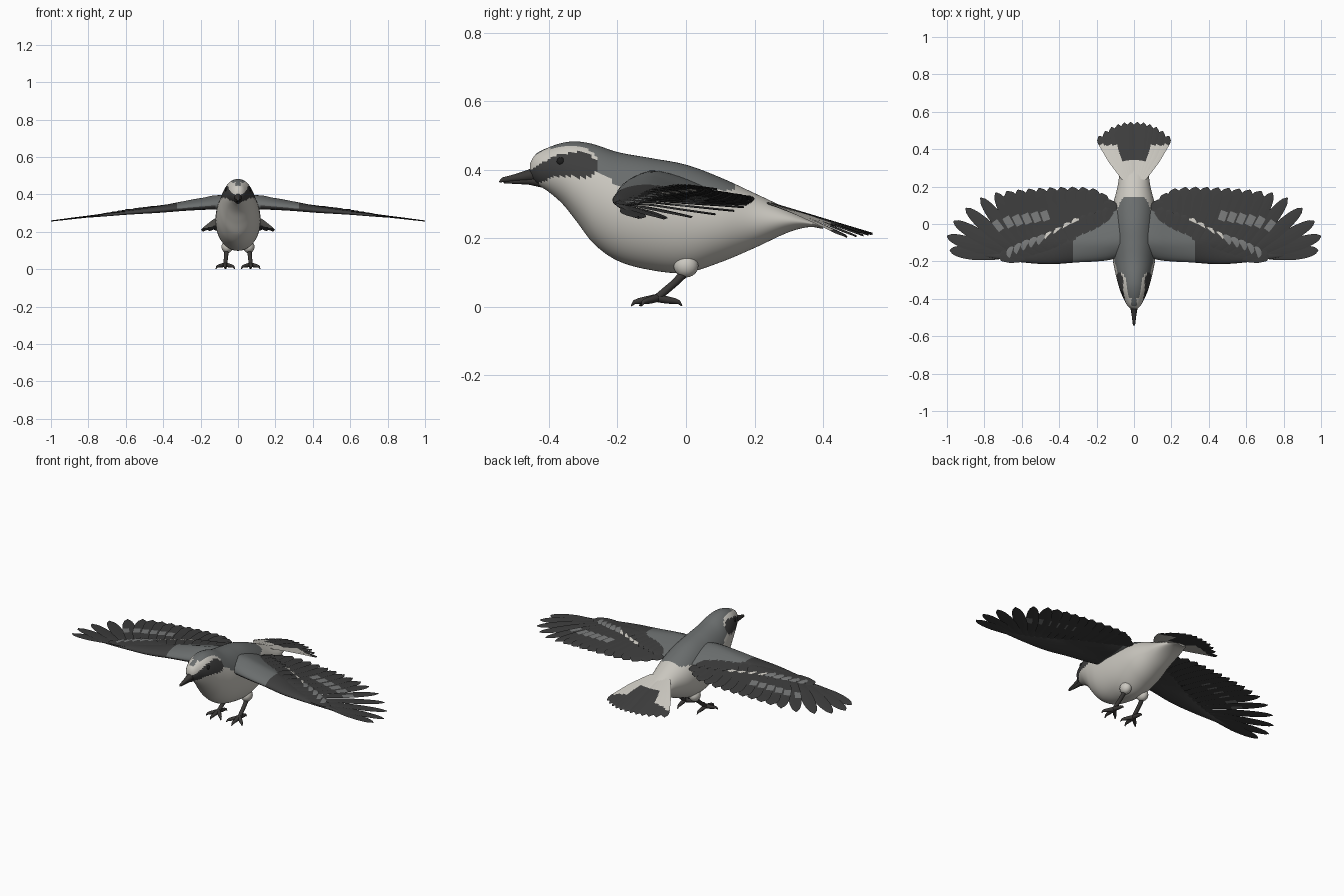
import bpy, bmesh, math
from mathutils import Vector

cube = bpy.data.objects.get("Cube")
if cube:
    bpy.data.objects.remove(cube, do_unlink=True)


def material(name, r, g, b):
    m = bpy.data.materials.new(name)
    m.use_nodes = True
    m.diffuse_color = (r, g, b, 1)
    node = next(n for n in m.node_tree.nodes if n.type == 'BSDF_PRINCIPLED')
    node.inputs["Base Color"].default_value = (r, g, b, 1)
    node.inputs["Roughness"].default_value = 0.8
    return m


MATERIALS = [material("slate_grey", .145, .155, .155), material("feather_black", .047, .047, .047),
             material("off_white", .6, .58, .53), material("mid_grey", .19, .195, .195),
             material("horn_black", .042, .039, .037), material("eye_black", .012, .012, .012)]
SLATE, BLACK, WHITE, MID, HORN, EYE = range(6)


def along(table, t):
    """Smoothly interpolate rows of (key, values...) at key t."""
    t = min(max(t, table[0][0]), table[-1][0])
    i = next(k for k in range(len(table) - 1) if t <= table[k + 1][0])

    def slope(k, c):
        a, b = table[max(k - 1, 0)], table[min(k + 1, len(table) - 1)]
        return (b[c] - a[c]) / (b[0] - a[0])
    p, q = table[i], table[i + 1]
    h = q[0] - p[0]
    u = (t - p[0]) / h
    return [p[c] * (1 + 2 * u) * (1 - u) ** 2 + q[c] * u * u * (3 - 2 * u)
            + h * (slope(i, c) * u * (1 - u) ** 2 - slope(i + 1, c) * u * u * (1 - u))
            for c in range(1, len(p))]


def loft(bm, rings, rule):
    """Skin closed rings; rule(centre, t, j) picks each face's material."""
    verts = [[bm.verts.new(p) for p in ring] for ring in rings]
    n, last = len(rings[0]), len(rings) - 1
    for i in range(last):
        for j in range(n):
            k = (j + 1) % n
            f = bm.faces.new((verts[i][j], verts[i][k], verts[i + 1][k], verts[i + 1][j]))
            f.material_index = rule(f.calc_center_median(), (i + .5) / last, j)
    for end, t in ((0, 0), (-1, 1)):
        f = bm.faces.new(verts[end])
        f.material_index = rule(f.calc_center_median(), t, 0)


def tube(bm, points, radii, mat):
    pts = [Vector(p) for p in points]
    rings = []
    for i, (p, r) in enumerate(zip(pts, radii)):
        d = pts[min(i + 1, len(pts) - 1)] - pts[max(i - 1, 0)]
        rot = d.to_track_quat('Z', 'Y')
        rings.append([p + rot @ Vector((r * math.cos(a), r * math.sin(a), 0))
                      for a in (math.tau * k / 12 for k in range(12))])
    loft(bm, rings, lambda c, t, j: mat)


def ball(bm, centre, size, mat):
    made = bmesh.ops.create_uvsphere(bm, u_segments=20, v_segments=12, radius=1)
    for v in made["verts"]:
        v.co = Vector(centre) + v.co * Vector(size)
        for f in v.link_faces:
            f.material_index = mat


def finish(bm, name, mirror=True):
    bmesh.ops.recalc_face_normals(bm, faces=bm.faces)
    for f in bm.faces:
        f.smooth = True
    mesh = bpy.data.meshes.new(name)
    bm.to_mesh(mesh)
    bm.free()
    for m in MATERIALS:
        mesh.materials.append(m)
    mesh.set_sharp_from_angle(angle=math.radians(45))
    ob = bpy.data.objects.new(name, mesh)
    bpy.context.collection.objects.link(ob)
    if mirror:
        ob.modifiers.new("Mirror", 'MIRROR').use_mirror_merge = False


def feather(bm, root, tip, width, surface, rule, lift=0, taper=.8):
    """Thin vane laid on a surface, its inner edge tucked under its neighbour."""
    root, tip = Vector(root), Vector(tip)
    d = (tip - root).normalized()
    side = Vector((-d.y, d.x))
    rings = []
    for i in range(19):
        t = i / 18
        w = width / 2 * min(1, .45 + 1.2 * t)
        w *= max(.08, math.sqrt(1 - (max(0, t - taper) / (1 - taper)) ** 2))
        ring = []
        for s, h in ((-w, 0), (0, .003), (w, 0), (0, -.003)):
            p = root.lerp(tip, t) + side * s
            ring.append(Vector((p.x, p.y, surface(p.x, p.y) + lift + h - .12 * s)))
        rings.append(ring)
    loft(bm, rings, rule)


# Body: head, breast, back and rump in one loft (y, top, bottom, half width)
BODY = [(-.455, .42, .38, .015), (-.44, .445, .362, .033), (-.40, .466, .335, .055),
        (-.36, .479, .30, .073), (-.32, .483, .25, .085), (-.27, .475, .185, .098),
        (-.2, .452, .135, .112), (-.1, .434, .107, .12), (0, .415, .10, .12),
        (.1, .378, .13, .112), (.2, .332, .172, .088), (.3, .285, .218, .072),
        (.36, .256, .233, .05), (.4, .238, .228, .03)]
MASK = [(-.455, .40, .355), (-.42, .42, .365), (-.37, .444, .383), (-.29, .45, .378), (-.255, .42, .40)]
BACK_EDGE = [(-.26, .40), (-.2, .36), (0, .34), (.14, .34)]


def plumage(c, t, j):
    if c.y < -.255:
        high, low = along(MASK, c.y)
        brow = .034 if c.y < -.395 else max(0, .016 + .12 * (-.31 - c.y))
        if low < c.z < high:
            return BLACK
        if high <= c.z < high + brow:
            return WHITE
        return SLATE if c.z >= high else WHITE
    return SLATE if c.y < .14 and c.z > along(BACK_EDGE, c.y)[0] else WHITE


bm = bmesh.new()
rings = []
for i in range(101):
    y = -.455 + .855 * i / 100
    top, low, half = along(BODY, y)
    rings.append([Vector((half * math.cos(a), y, (top + low) / 2 + (top - low) / 2 * math.sin(a)))
                  for a in (math.tau * k / 64 for k in range(64))])
loft(bm, rings, plumage)
finish(bm, "body", mirror=False)

# Beak
bm = bmesh.new()
tube(bm, [(0, -.42, .391), (0, -.46, .383), (0, -.5, .376), (0, -.535, .371), (0, -.545, .365)],
     [.027, .017, .011, .007, .002], HORN)
tube(bm, [(0, -.42, .37), (0, -.46, .369), (0, -.5, .367), (0, -.533, .364)], [.022, .012, .008, .003], HORN)
finish(bm, "beak", mirror=False)

# Eyes
bm = bmesh.new()
ball(bm, (.058, -.365, .424), (.012, .013, .013), EYE)
finish(bm, "eyes")

# Wings: one shared surface carries the arm and every feather
HEIGHT = [(.04, .36), (.1, .362), (.2, .355), (.4, .333), (.6, .31), (.8, .283), (1, .258)]


def wing_surface(x, y):
    trailing = .16 * max(0, y + .1) * max(0, 1 - x / .7)
    leading = .25 * max(0, -.1 - y) * max(0, 1 - x)
    return along(HEIGHT, x)[0] - trailing - leading


# Arm (x, leading edge, trailing edge, thickness)
ARM = [(.04, -.165, .1, .085), (.12, -.19, .06, .075), (.2, -.2, .01, .06), (.3, -.205, -.03, .048),
       (.45, -.215, -.1, .034), (.6, -.205, -.14, .022), (.72, -.188, -.155, .014), (.8, -.175, -.155, .007)]


def arm_colour(c, t, j):
    grey = c.x < .33 - .9 * max(0, c.y + .1)
    return SLATE if grey and (j < 14 or c.x < .12) else BLACK


bm = bmesh.new()
rings = []
for i in range(49):
    x = .04 + .76 * i / 48
    lead, trail, thick = along(ARM, x)
    ring = []
    for k in range(28):
        a = math.tau * k / 28
        u = (1 - math.cos(a)) / 2
        y = lead + u * (trail - lead)
        ring.append(Vector((x, y, wing_surface(x, y) + .6 * thick * math.sin(a) * math.sqrt(1.02 - u))))
    rings.append(ring)
loft(bm, rings, arm_colour)
finish(bm, "wing_arms")

# Flight feathers, wing tip to body
ROOTS = [(0, .72, -.175), (5, .56, -.145), (10, .36, -.1), (16, .13, -.06)]
TIPS = [(0, .985, -.14), (1, 1, -.065), (2, .965, .015), (3, .9, .085), (4, .82, .14),
        (5, .74, .168), (10, .45, .195), (14, .22, .19), (16, .13, .13)]
bm = bmesh.new()
for k in range(17):
    def vane(c, t, j, k=k):
        return MID if 4 <= k <= 9 and .42 < t < .62 and j in (0, 3) else BLACK
    feather(bm, along(ROOTS, k), along(TIPS, k), .07 if k < 5 else .078, wing_surface, vane,
            taper=.6 if k < 6 else .8)
finish(bm, "flight_feathers")

# Coverts with pale tips
COVERT_ROOTS = [(0, .6, -.19), (6, .36, -.15), (13, .1, -.1)]
COVERT_TIPS = [(0, .72, -.165), (3, .6, -.1), (6, .47, -.05), (9, .32, .03), (13, .15, .09)]
bm = bmesh.new()
for k in range(14):
    def pale_tip(c, t, j, k=k):
        if 6 <= k <= 9 and t > .88:
            return WHITE
        return MID if 1 <= k <= 5 and t > .76 else BLACK
    feather(bm, along(COVERT_ROOTS, k), along(COVERT_TIPS, k), .062, wing_surface, pale_tip, lift=.008)
finish(bm, "wing_coverts")

# Tail fan
bm = bmesh.new()
for k in range(6):
    def tail_colour(c, t, j, k=k):
        return BLACK if c.y > (.34 if k < 3 else .425) else WHITE
    feather(bm, (.008 + .009 * k, .24), (.018 + .034 * k, .545 - .003 * k * k), .05,
            lambda x, y: .305 - .3 * (y - .24) - .9 * x * x, tail_colour, taper=.85)
finish(bm, "tail_feathers")

# Thighs, legs and feet
bm = bmesh.new()
ball(bm, (.058, 0, .12), (.03, .036, .034), WHITE)
finish(bm, "thighs")

bm = bmesh.new()
foot = Vector((.068, -.085, .026))
tube(bm, [(.06, .002, .105), (.064, -.035, .068), foot], [.013, .011, .011], HORN)
for x, y in ((.118, -.13), (.07, -.16), (.018, -.135), (.064, -.012)):
    tip = Vector((x, y, .003))
    path = [foot] + [foot.lerp(tip, s) + Vector((0, 0, z)) for s, z in ((.35, .003), (.7, .007), (.88, .008))]
    tube(bm, path + [tip], [.012, .011, .009, .006, .002], HORN)
finish(bm, "legs_and_feet")
